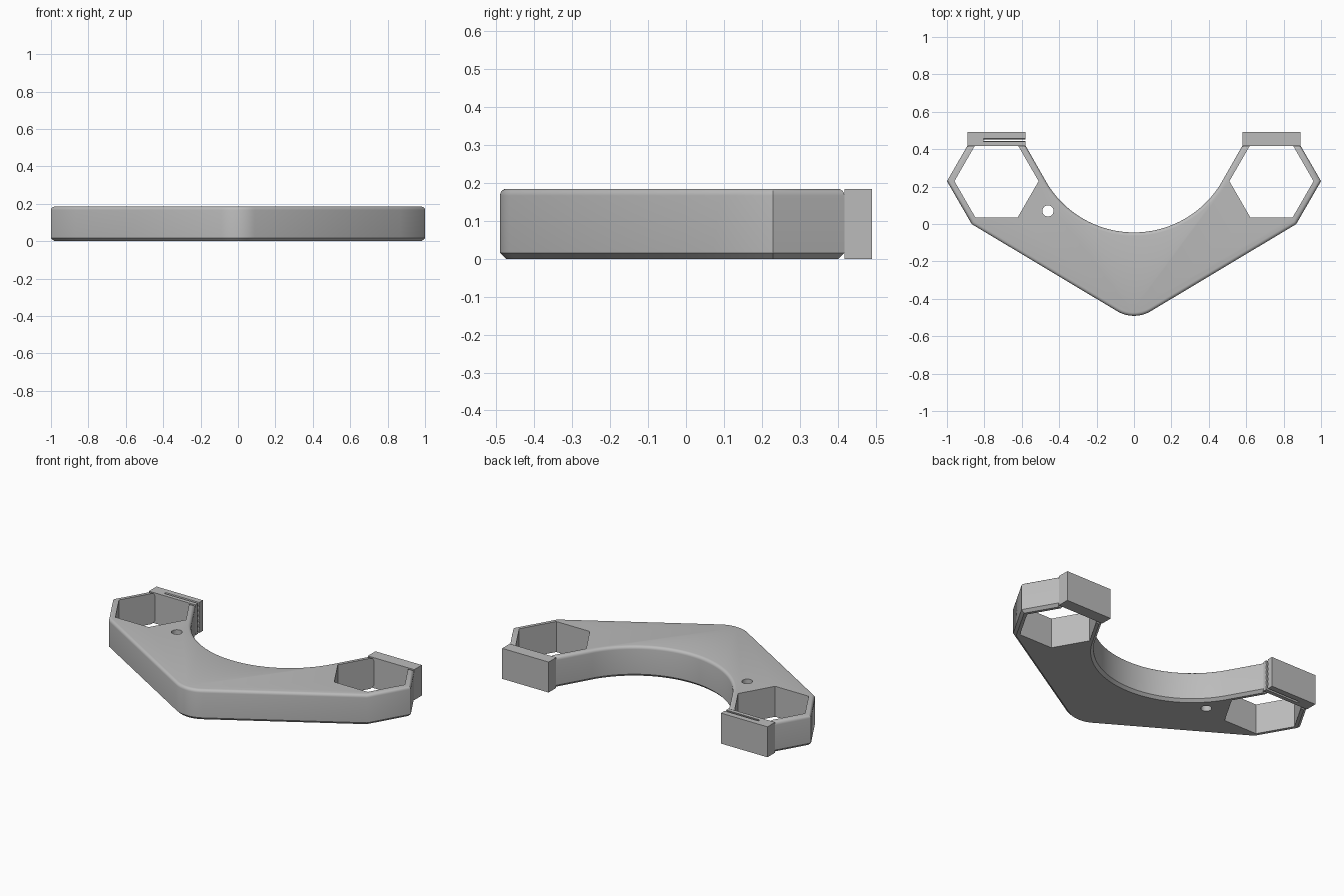
import bpy, bmesh
from math import sin, cos, radians

cube = bpy.data.objects.get("Cube")
if cube:
    bpy.data.objects.remove(cube)

HEIGHT = 0.185
HEX_X, HEX_Y = 0.735, 0.229
OUTER_R, INNER_R = 0.265, 0.225
PAD_Y, BACK_Y = 0.418, 0.491

grey = bpy.data.materials.new("plain grey")
grey.use_nodes = True
colour = (0.5, 0.5, 0.5, 1)
grey.diffuse_color = colour
grey.node_tree.nodes["Principled BSDF"].inputs["Base Color"].default_value = colour


def arc(cx, cy, r, start, end, steps):
    angles = [radians(start + (end - start) * i / steps) for i in range(steps + 1)]
    return [(cx + r * cos(a), cy + r * sin(a)) for a in angles]


def prism(name, outline, low, high, axis="z", bevel=False):
    """Extrude an outline along z (x, y points) or along x (y, z points)."""
    place = (lambda a, b, h: (a, b, h)) if axis == "z" else (lambda a, b, h: (h, a, b))
    bm = bmesh.new()
    base = bm.faces.new([bm.verts.new(place(a, b, low)) for a, b in outline])
    grown = bmesh.ops.extrude_face_region(bm, geom=[base])["geom"]
    shift = place(0, 0, high - low)
    bmesh.ops.translate(bm, verts=[v for v in grown if isinstance(v, bmesh.types.BMVert)], vec=shift)
    bmesh.ops.recalc_face_normals(bm, faces=bm.faces)
    if bevel:
        # Round the top rim and chamfer the bottom rim
        for level, width, segments in ((high, 0.018, 4), (low, 0.016, 1)):
            rim = [e for e in bm.edges if all(abs(v.co.z - level) < 1e-5 for v in e.verts)]
            bmesh.ops.bevel(bm, geom=rim, offset=width, offset_type="OFFSET",
                            segments=segments, profile=0.5, affect="EDGES")
    mesh = bpy.data.meshes.new(name)
    bm.to_mesh(mesh)
    bm.free()
    mesh.materials.append(grey)
    obj = bpy.data.objects.new(name, mesh)
    bpy.context.collection.objects.link(obj)
    return obj


def activate(obj):
    bpy.ops.object.select_all(action="DESELECT")
    obj.select_set(True)
    bpy.context.view_layer.objects.active = obj


def cut(target, cutter):
    cutter.hide_render = True
    mod = target.modifiers.new("cut", "BOOLEAN")
    mod.operation, mod.solver, mod.object = "DIFFERENCE", "EXACT", cutter
    activate(target)
    bpy.ops.object.modifier_apply(modifier=mod.name)
    bpy.data.objects.remove(cutter)


# Curved yoke: rounded front point, hexagonal ends, round bay at the back
rise = PAD_Y - HEX_Y
slant = rise * 0.577
outer_x, inner_x = HEX_X + OUTER_R - slant, HEX_X - OUTER_R + slant
flank = OUTER_R * sin(radians(60))
outline = [(-outer_x, PAD_Y), (-HEX_X - OUTER_R, HEX_Y),
           (-HEX_X - OUTER_R / 2, HEX_Y - flank)]
outline += arc(0, -0.316, 0.175, 239, 301, 12)
outline += [(HEX_X + OUTER_R / 2, HEX_Y - flank), (HEX_X + OUTER_R, HEX_Y),
            (outer_x, PAD_Y), (inner_x, PAD_Y)]
outline += arc(0, 0.498, 0.543, 330, 210, 48)
outline += [(-inner_x, PAD_Y)]
yoke = prism("yoke_body", outline, 0, HEIGHT, bevel=True)

# Hexagonal sockets and the small round hole
for side in (-1, 1):
    socket = arc(side * HEX_X, HEX_Y, INNER_R, 0, 300, 5)
    cut(yoke, prism("socket_cutter", socket, -0.1, HEIGHT + 0.1))
cut(yoke, prism("hole_cutter", arc(-0.46, 0.07, 0.03, 0, 345, 23), -0.1, HEIGHT + 0.1))
activate(yoke)
bpy.ops.object.shade_smooth_by_angle()

# Square pads closing the back of each socket
for side, name in ((-1, "right_pad"), (1, "left_pad")):
    xs = sorted((side * inner_x, side * outer_x))
    box = [(xs[0], PAD_Y), (xs[1], PAD_Y), (xs[1], BACK_Y), (xs[0], BACK_Y)]
    pad = prism(name, box, 0, HEIGHT)
    if side < 0:
        # Thin toothed slot, open toward the bay
        teeth = 14
        levels = [-0.02 + i * (HEIGHT + 0.04) / teeth for i in range(teeth + 1)]
        front = [(0.439 + 0.004 * (i % 2), z) for i, z in enumerate(levels)]
        back = [(y + 0.014, z) for y, z in reversed(front)]
        cut(pad, prism("slot_cutter", front + back, -0.805, -0.5, axis="x"))
